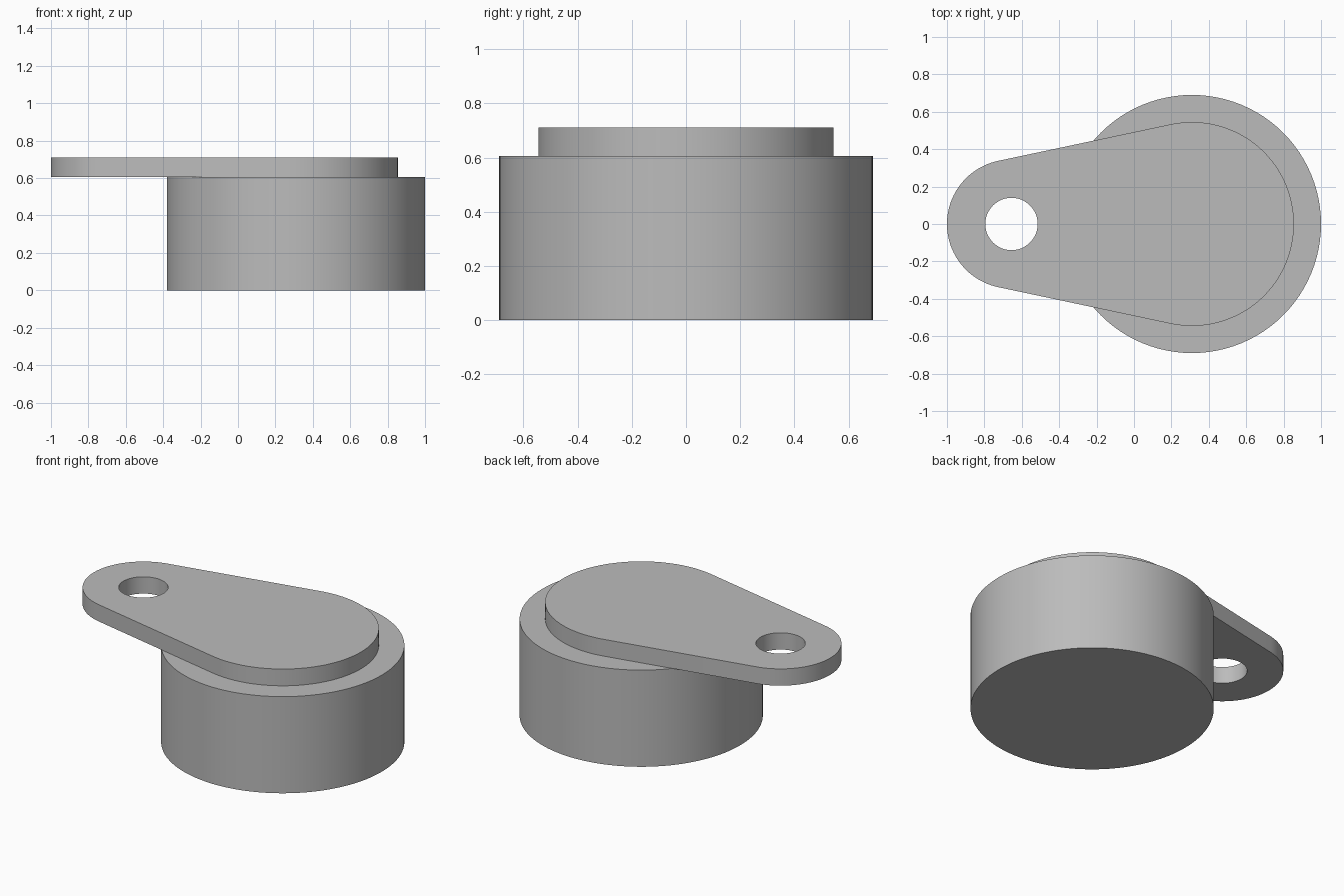
import bpy, bmesh, math

cube = bpy.data.objects.get("Cube")
if cube:
    bpy.data.objects.remove(cube, do_unlink=True)

# Main dimensions
BIG_X, SMALL_X = 0.31, -0.655
DRUM_R, BIG_R, SMALL_R, HOLE_R = 0.69, 0.545, 0.345, 0.14
DRUM_TOP, PLATE_TOP = 0.605, 0.71

grey = bpy.data.materials.new("plain grey")
grey.use_nodes = True
colour = (0.5, 0.5, 0.5, 1)
grey.diffuse_color = colour
grey.node_tree.nodes["Principled BSDF"].inputs["Base Color"].default_value = colour


def arc(cx, radius, start, end, steps):
    """Points along an arc centred on the x axis, both ends included."""
    angles = [start + (end - start) * i / steps for i in range(steps + 1)]
    return [(cx + radius * math.cos(a), radius * math.sin(a)) for a in angles]


def extruded(name, loops, bottom, top):
    """Fill closed outlines (inner ones become holes) and extrude them upward."""
    bm = bmesh.new()
    edges = []
    for loop in loops:
        verts = [bm.verts.new((x, y, bottom)) for x, y in loop]
        edges += [bm.edges.new((v, verts[i - 1])) for i, v in enumerate(verts)]
    bmesh.ops.triangle_fill(bm, edges=edges, use_beauty=True)
    result = bmesh.ops.extrude_face_region(bm, geom=bm.faces[:], use_keep_orig=True)
    raised = [g for g in result["geom"] if isinstance(g, bmesh.types.BMVert)]
    bmesh.ops.translate(bm, verts=raised, vec=(0, 0, top - bottom))
    bmesh.ops.recalc_face_normals(bm, faces=bm.faces[:])
    mesh = bpy.data.meshes.new(name)
    bm.to_mesh(mesh)
    bm.free()
    mesh.materials.append(grey)
    obj = bpy.data.objects.new(name, mesh)
    bpy.context.collection.objects.link(obj)
    bpy.ops.object.select_all(action="DESELECT")
    obj.select_set(True)
    bpy.context.view_layer.objects.active = obj
    bpy.ops.object.shade_smooth_by_angle(angle=math.radians(30))
    return obj


# Round drum body
full_turn = 2 * math.pi
extruded("drum", [arc(BIG_X, DRUM_R, 0, full_turn, 96)[:-1]], 0, DRUM_TOP)

# Tapered lever plate: two arcs joined by their common tangents, with a round hole
tangent = math.acos((SMALL_R - BIG_R) / (SMALL_X - BIG_X) * -1)
outline = (arc(BIG_X, BIG_R, -tangent, tangent, 64)
           + arc(SMALL_X, SMALL_R, tangent, full_turn - tangent, 48))
hole = arc(SMALL_X, HOLE_R, 0, full_turn, 48)[:-1]
extruded("lever_plate", [outline, hole], DRUM_TOP, PLATE_TOP)
